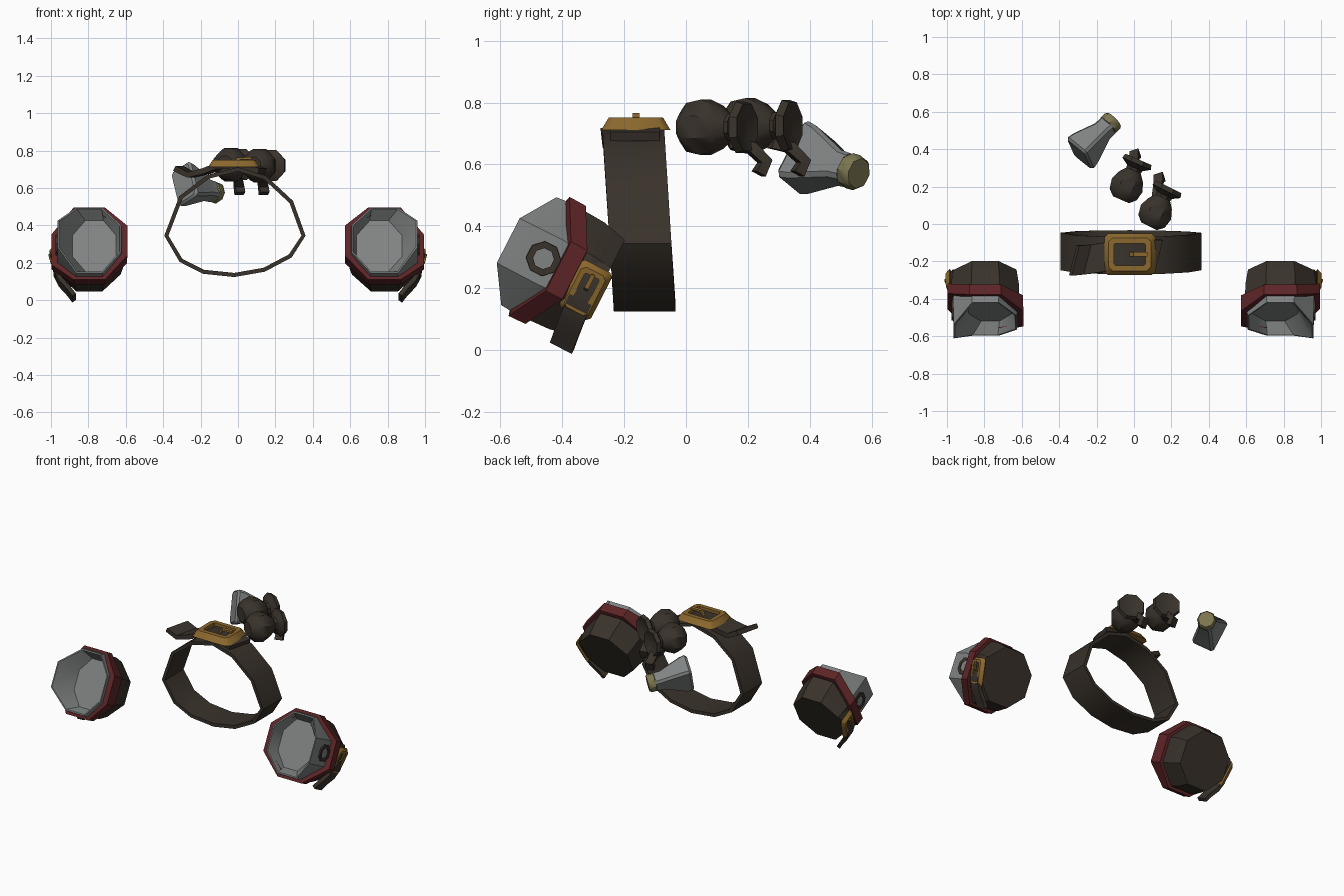
import bpy, bmesh, math
from mathutils import Vector, Matrix

if "Cube" in bpy.data.objects:
    bpy.data.objects.remove(bpy.data.objects["Cube"])


def material(name, rgb):
    m = bpy.data.materials.new(name)
    m.diffuse_color = (*rgb, 1)
    m.use_nodes = True
    m.node_tree.nodes["Principled BSDF"].inputs["Base Color"].default_value = m.diffuse_color
    return m


BROWN = material("dark_leather", (0.041, 0.032, 0.024))
GREY = material("grey_steel", (0.22, 0.23, 0.23))
RED = material("dark_red_cloth", (0.11, 0.018, 0.02))
GOLD = material("aged_gold", (0.26, 0.14, 0.027))
CORK = material("khaki_cork", (0.20, 0.18, 0.08))


def loft(name, rings, mat, frame=Matrix(), cap=True, loop=False):
    """Skin a list of equal point rings, then cap the ends or join them."""
    bm = bmesh.new()
    vs = [[bm.verts.new(frame @ Vector(p)) for p in r] for r in rings]
    n = len(vs[0])
    pairs = list(zip(vs, vs[1:])) + ([(vs[-1], vs[0])] if loop else [])
    for a, b in pairs:
        for i in range(n):
            j = (i + 1) % n
            bm.faces.new((a[i], a[j], b[j], b[i]))
    if cap and not loop:
        bm.faces.new(vs[0][::-1])
        bm.faces.new(vs[-1])
    bmesh.ops.recalc_face_normals(bm, faces=bm.faces)
    me = bpy.data.meshes.new(name)
    bm.to_mesh(me)
    bm.free()
    me.materials.append(mat)
    me.shade_smooth()
    me.set_sharp_from_angle(angle=math.radians(40))
    ob = bpy.data.objects.new(name, me)
    bpy.context.collection.objects.link(ob)
    return ob


def strip(name, path, half, thick, mat, frame=Matrix(), loop=False):
    """Flat strap swept along a path; half is its half-width vector."""
    pts, half = [Vector(p) for p in path], Vector(half)
    n, rings = len(pts), []
    for i, p in enumerate(pts):
        a = pts[i - 1] if i or loop else p
        b = pts[(i + 1) % n] if i < n - 1 or loop else p
        nor = (b - a).cross(half).normalized() * thick / 2
        rings.append([p - half - nor, p + half - nor, p + half + nor, p - half + nor])
    return loft(name, rings, mat, frame, loop=loop)


def ring(r, h, outer=0.0, inner=0.0, sx=1.0, dx=0.0):
    """Octagon at height h; outer and inner move its +x and -x sides along the axis."""
    out = []
    for k in range(8):
        t = math.pi * (k + 0.5) / 4
        c, s = math.cos(t), math.sin(t)
        shift = outer if c > 0.7 else inner if c < -0.7 else 0
        out.append((r * c * sx + dx, r * s, h + shift))
    return out


def basis(origin, x, y, z):
    m = Matrix((x, y, z)).transposed().to_4x4()
    m.translation = origin
    return m


def along(origin, axis):
    """Frame whose z follows the axis and whose y stays near world up."""
    z = Vector(axis).normalized()
    x = Vector((0, 0, 1)).cross(z).normalized()
    return basis(Vector(origin), x, z.cross(x), z)


def rect(hx, hy, h, c):
    return [(hx - c, -hy, h), (hx, c - hy, h), (hx, hy - c, h), (hx - c, hy, h),
            (c - hx, hy, h), (-hx, hy - c, h), (-hx, c - hy, h), (c - hx, -hy, h)]


def buckle(name, hx, hy, bar, h, frame):
    """Bevelled open frame with a prong."""
    loft(name + "_frame", [rect(hx, hy, 0, bar * .4), rect(hx - bar * .45, hy - bar * .45, h, bar * .4),
                           rect(hx - bar, hy - bar, h, bar * .15),
                           rect(hx - bar, hy - bar, 0, bar * .15)], GOLD, frame, loop=True)
    strip(name + "_prong", [(0, 0, h * .3), (hx * .15, 0, h * 1.15), (hx - bar * .8, 0, h * 1.2)],
          (0, bar * .22, 0), bar * .25, GOLD, frame)


# Waist belt: leaning closed band
outline = [(.35, .345), (.285, .525), (.145, .655), (0, .70), (-.16, .66), (-.305, .55),
           (-.383, .345), (-.305, .213), (-.185, .152), (-.02, .135), (.14, .163), (.28, .237)]
strip("belt", [(x, -.133 - .037 * (z - .13) / .57, z) for x, z in outline],
      (0, .1, 0), .022, BROWN, loop=True)
strip("belt_tail", [(.13, -.165, .69), (.05, -.165, .717), (-.1, -.17, .717), (-.17, -.18, .69),
                    (-.25, -.19, .67), (-.32, -.195, .705)], (.02, .08, 0), .03, BROWN)
buckle("belt_buckle", .137, .112, .053, .04,
       Matrix.Translation((-.022, -.162, .711)))

# Pair of tilted cuffs: local x points outward, y up the cuff, z to the opening
for cx, s, side in ((.783, 1, "right"), (-.795, -.96, "left")):
    f = basis(Vector((cx, -.45, .29)), Vector((s, 0, 0)),
              Vector((0, .456, .89)), Vector((0, -.89, .456)))
    loft(side + "_cuff_plate", [ring(.205, -.03, -.05, .02, sx=.92),
                                ring(.216, .02, -.03, .025, sx=.9),
                                ring(.212, .065, .075, .022, sx=.9),
                                ring(.203, .065, .074, .021, sx=.9),
                                ring(.165, .0, dx=-.028, sx=.8)], GREY, f)
    loft(side + "_cuff_band", [ring(.185, -.035, -.07, .0), ring(.232, -.032, -.07, .0, sx=.98),
                               ring(.234, .028, -.07, .035, sx=.98),
                               ring(.185, .032, -.07, .035)], RED, f, loop=True)
    loft(side + "_cuff_sleeve", [ring(.185, -.02, -.05, .01), ring(.214, -.04, -.06, .01, sx=.96),
                                 ring(.210, -.11, -.03, 0, sx=.96),
                                 ring(.188, -.195)], BROWN, f)
    # Round stud on the outer side
    g = f @ basis(Vector((.15, 0, .012)), Vector((0, 1, 0)), Vector((0, 0, 1)), Vector((1, 0, 0)))
    loft(side + "_stud_ring", [ring(.06, 0), ring(.056, .037), ring(.034, .037), ring(.034, 0)],
         BROWN, g, loop=True)
    loft(side + "_stud_centre", [ring(.036, 0), ring(.036, .032)], GREY, g)
    # Strap buckle and hanging strap end
    t = math.radians(-12)
    out = Vector((math.cos(t), math.sin(t), 0))
    up = Vector((-math.sin(t), math.cos(t), 0))
    buckle(side + "_cuff_buckle", .088, .058, .032, .025,
           f @ basis(Vector((.181, -.028, -.155)), up, Vector((0, 0, 1)), out))
    strip(side + "_cuff_strap", [(.17, .07, -.155), (.189, .03, -.155), (.187, -.08, -.155),
                                 (.16, -.135, -.16), (.115, -.185, -.165), (.085, -.225, -.17)],
          (0, 0, .04), .024, BROWN, f)

# Two tied pouches with drooping cord ends
for name, base, axis, tail in (("near_pouch", (.08, -.012, .72), (.45, .9, 0), (.13, .15)),
                               ("far_pouch", (-.07, .13, .725), (.4, .92, 0), (.0, .275))):
    prof = [(.05, 0), (.085, .03), (.097, .085), (.075, .135), (.045, .17), (.048, .185),
            (.09, .21), (.082, .235), (.04, .22)]
    loft(name, [ring(r, h) for r, h in prof], BROWN, along(base, axis))
    x, y = tail
    strip(name + "_cord", [(x - .01, y, .67), (x, y + .06, .655), (x + .005, y + .105, .61),
                           (x + .01, y + .085, .57)], (.024, .008, 0), .036, BROWN)

# Flask with a cork, lying on its side: rolled rectangular body
f = along((-.293, .372, .625), (.19, .19, -.055)) @ Matrix.Rotation(math.radians(-28), 4, "Z")
flask = [(.064, .094, 0), (.074, .104, .014), (.07, .098, .05), (.046, .05, .18), (.046, .048, .225)]
loft("flask", [rect(a, b, h, .014) for a, b, h in flask], GREY, f)
loft("flask_cork", [ring(.04, .215), ring(.058, .225), ring(.058, .258), ring(.05, .27)], CORK, f)
